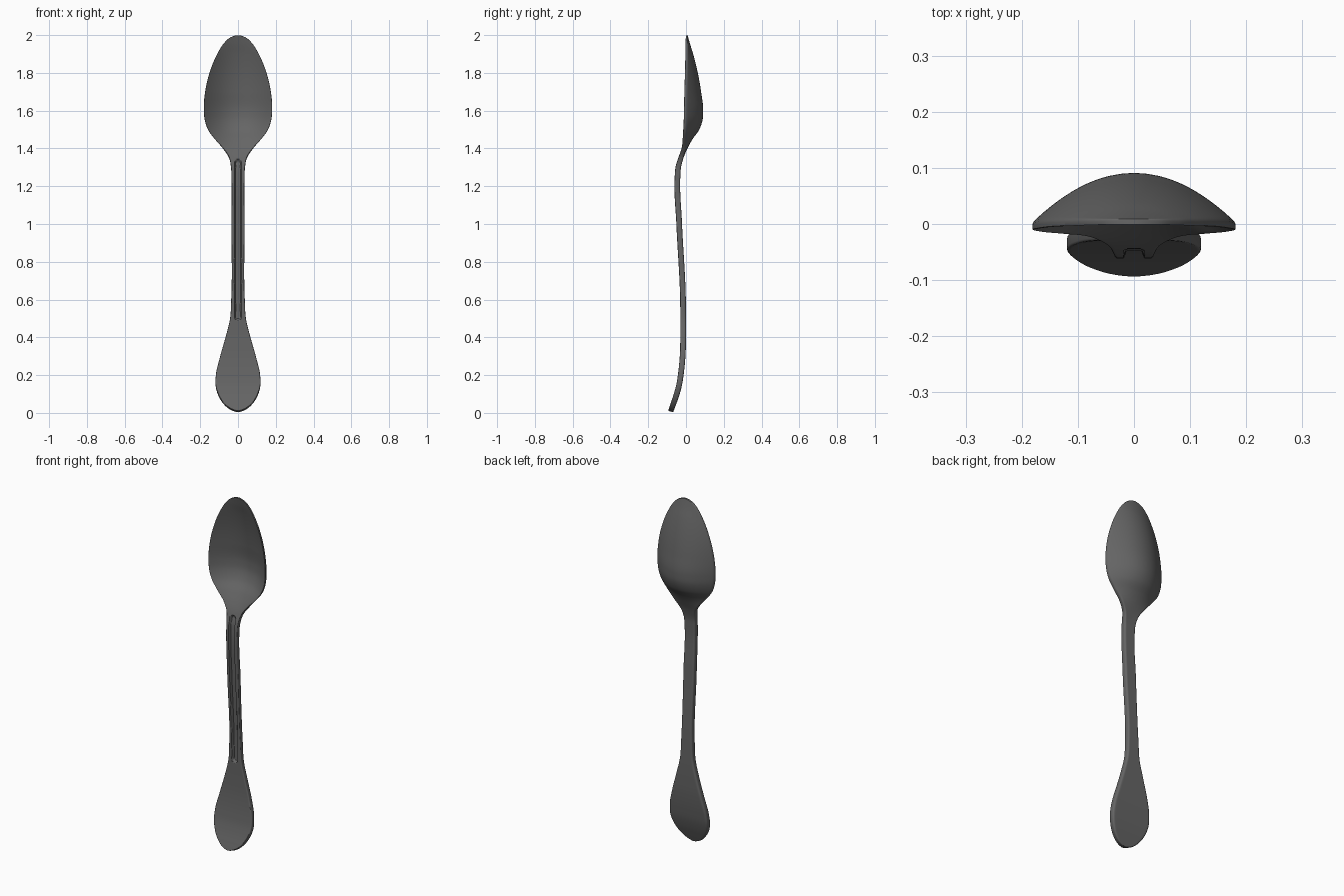
import bpy, bmesh, math
from mathutils import Vector

if "Cube" in bpy.data.objects:
    bpy.data.objects.remove(bpy.data.objects["Cube"])

# Stations from bowl tip to handle end: height, half width, centre y, thickness, bowl depth
STATIONS = [
    (1.999, 0, .004, .010, 0), (1.985, .045, .0035, .010, .004),
    (1.95, .08, .003, .011, .014), (1.9, .11, .002, .012, .030),
    (1.8, .151, 0, .013, .056), (1.7, .174, -.003, .014, .076),
    (1.6, .181, -.005, .014, .089), (1.55, .176, -.006, .015, .086),
    (1.5, .159, -.008, .016, .070), (1.45, .123, -.010, .018, .036),
    (1.4, .080, -.013, .022, .009), (1.35, .047, -.027, .026, 0),
    (1.3, .037, -.041, .029, 0), (1.25, .035, -.045, .030, 0),
    (1.0, .035, -.036, .030, 0), (.6, .036, -.016, .030, 0),
    (.5, .042, -.015, .030, 0), (.4, .066, -.015, .030, 0),
    (.3, .094, -.018, .030, 0), (.2, .117, -.028, .030, 0),
    (.15, .119, -.036, .030, 0), (.1, .107, -.049, .030, 0),
    (.05, .077, -.066, .029, 0), (.022, .045, -.076, .028, 0),
    (.007, 0, -.081, .027, 0)]
HALF = [0, .12, .24, .31, .37, .42, .47, .52, .6, .7, .8, .88, .94, .975, .993, 1]
GROOVE_LOW, GROOVE_HIGH, GROOVE_R, GROOVE_DEPTH = .51, 1.32, .018, .014


def resample(points, step):
    """Smooth curve through the stations, with rounded tips at both ends."""
    pts = [Vector(p) for p in points]
    first, last = pts[1].copy(), pts[-2].copy()
    first[1] *= -1
    last[1] *= -1
    pts = [first] + pts + [last]
    gap = [math.hypot(b[0] - a[0], b[1] - a[1]) for a, b in zip(pts, pts[1:])]

    def tangent(i):
        a, b = gap[i - 1], gap[i]
        return ((pts[i] - pts[i - 1]) * (b / a) + (pts[i + 1] - pts[i]) * (a / b)) / (a + b)

    out = []
    for i in range(1, len(pts) - 2):
        n = max(3, math.ceil(gap[i] / step))
        m0, m1 = tangent(i) * gap[i], tangent(i + 1) * gap[i]
        for k in range(n):
            s = k / n
            out.append(pts[i] * (2*s**3 - 3*s*s + 1) + m0 * (s**3 - 2*s*s + s)
                       + pts[i + 1] * (3*s*s - 2*s**3) + m1 * (s**3 - s*s))
    out.append(pts[-2])
    return out


def edge_drop(e, r):
    """How far a rounded rim falls at distance e from the edge."""
    return 0 if e >= r else r - math.sqrt(max(0, r * r - (r - e) ** 2))


def groove(x, z):
    d = math.hypot(x, z - min(max(z, GROOVE_LOW), GROOVE_HIGH))
    return GROOVE_DEPTH * min(1, max(0, (GROOVE_R - d) / .005))


rows = resample(STATIONS, .006)
across = [-u for u in reversed(HALF[1:])] + HALF
bm = bmesh.new()
rings = []
for i, (z, w, y, t, depth) in enumerate(rows):
    w = max(w, .0015)
    a, b = rows[min(i + 4, len(rows) - 1)], rows[max(i - 4, 0)]
    n = Vector((0, b[0] - a[0], a[2] - b[2])).normalized()
    ring = []
    for side in (-1, 1):                      # front skin, then back skin
        for u in (across if side < 0 else reversed(across)):
            x, e = u * w, (1 - abs(u)) * w
            off = t / 2 - edge_drop(e, t * (.16 if side < 0 else .32))
            if side < 0:
                off -= groove(x, z)
            p = Vector((x, y + depth * (1 - u * u), z)) + n * side * off
            ring.append(bm.verts.new(p))
    rings.append(ring)

# Skin between the rings and close both tips
for r0, r1 in zip(rings, rings[1:]):
    for j in range(len(r0)):
        k = (j + 1) % len(r0)
        bm.faces.new((r0[j], r0[k], r1[k], r1[j]))
half = len(across)
for ring in (rings[0], rings[-1]):
    for j in range(half - 1):
        bm.faces.new((ring[j], ring[j + 1], ring[2*half - 2 - j], ring[2*half - 1 - j]))
bmesh.ops.recalc_face_normals(bm, faces=bm.faces)

mesh = bpy.data.meshes.new("spoon")
bm.to_mesh(mesh)
bm.free()
spoon = bpy.data.objects.new("spoon", mesh)
bpy.context.collection.objects.link(spoon)

# Dark grey plastic
grey = bpy.data.materials.new("dark grey")
grey.diffuse_color = (.13, .13, .13, 1)
grey.use_nodes = True
grey.node_tree.nodes["Principled BSDF"].inputs["Base Color"].default_value = grey.diffuse_color
mesh.materials.append(grey)

bpy.context.view_layer.objects.active = spoon
spoon.select_set(True)
bpy.ops.object.shade_smooth_by_angle(angle=math.radians(35))
